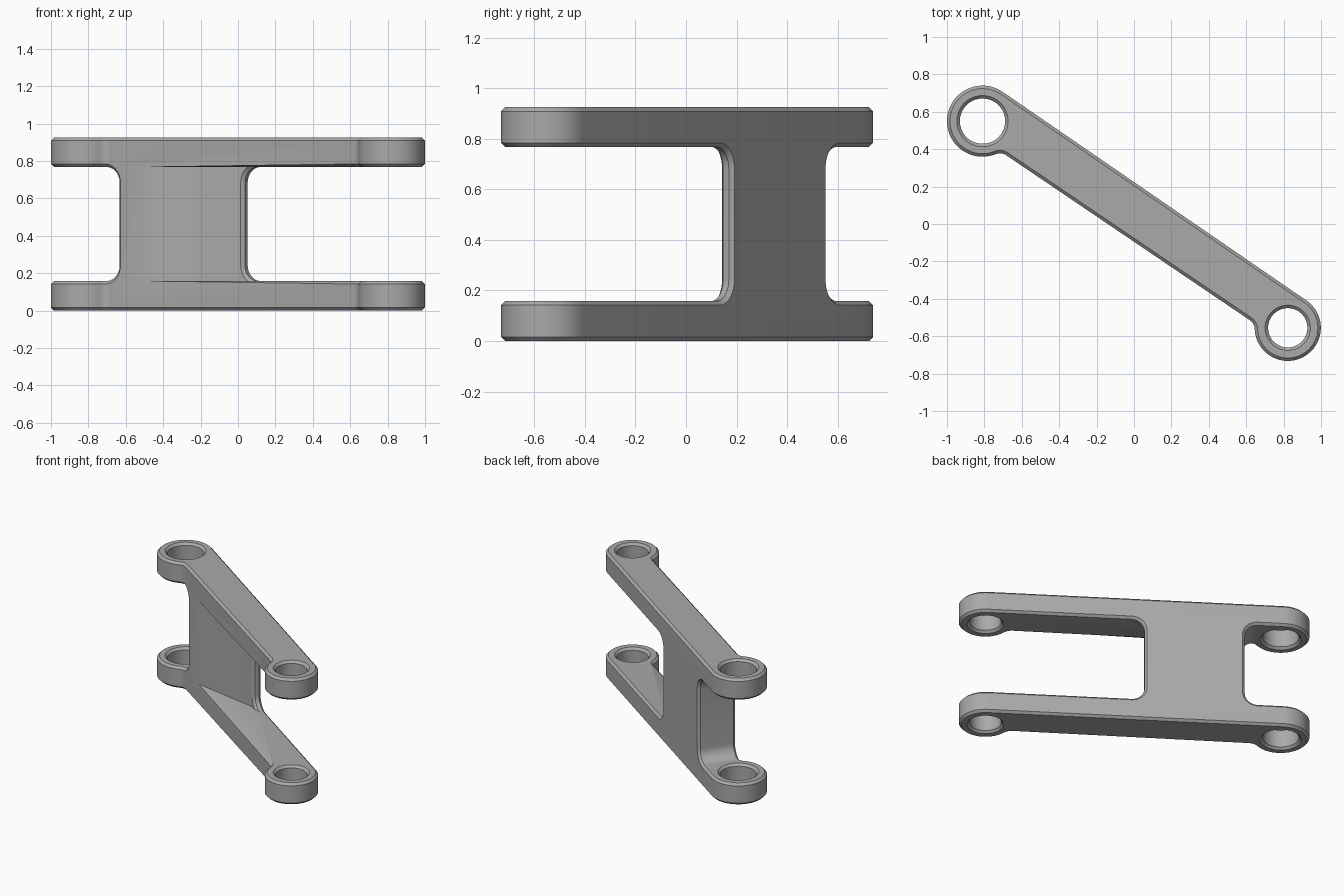
import bpy, bmesh, math
from mathutils import Matrix, Vector

if "Cube" in bpy.data.objects:
    bpy.data.objects.remove(bpy.data.objects["Cube"])

# Dimensions: u runs along the arm, v across it, z up; big eye is at u = v = 0
BIG_POS, SMALL_POS = Vector((-0.81, 0.55)), Vector((0.822, -0.555))
SPAN = (SMALL_POS - BIG_POS).length
BIG_R, SMALL_R = 0.19, 0.177
BIG_HOLE, SMALL_HOLE = 0.121, 0.105
FRONT_V, NECK_R = -0.08, 0.06
HEIGHT, FLOOR, CEILING = 0.925, 0.158, 0.768
WEB_START, WEB_END, WEB_V = 0.258, 0.927, 0.125
CORNER_R, CHAMFER = 0.085, 0.016


def arc(cx, cy, r, a0, a1, steps):
    return [(cx + r * math.cos(a0 + (a1 - a0) * i / steps),
             cy + r * math.sin(a0 + (a1 - a0) * i / steps)) for i in range(steps + 1)]


def prism(name, points, lo, hi, across=False):
    """Extrude a closed outline along z, or along v when across is set."""
    bm = bmesh.new()
    place = (lambda p, h: (p[0], h, p[1])) if across else (lambda p, h: (p[0], p[1], h))
    face = bm.faces.new([bm.verts.new(place(p, lo)) for p in points])
    shift = (0, hi - lo, 0) if across else (0, 0, hi - lo)
    new = bmesh.ops.extrude_face_region(bm, geom=[face])["geom"]
    bmesh.ops.translate(bm, vec=shift, verts=[g for g in new if isinstance(g, bmesh.types.BMVert)])
    bmesh.ops.recalc_face_normals(bm, faces=bm.faces)
    mesh = bpy.data.meshes.new(name)
    bm.to_mesh(mesh)
    bm.free()
    obj = bpy.data.objects.new(name, mesh)
    bpy.context.collection.objects.link(obj)
    return obj


def neck(radius):
    """Distance from eye centre to neck fillet centre, and its angle below the axis."""
    drop = NECK_R - FRONT_V
    return math.sqrt((radius + NECK_R) ** 2 - drop ** 2), math.atan2(
        drop, math.sqrt((radius + NECK_R) ** 2 - drop ** 2))


# Link outline: two round eyes, tangent back edge, necked front edge
big_u, big_a = neck(BIG_R)
small_u, small_a = neck(SMALL_R)
tangent = math.pi / 2 - math.asin((BIG_R - SMALL_R) / SPAN)
fillet_v = FRONT_V - NECK_R
outline = arc(0, 0, BIG_R, tangent, 2 * math.pi - big_a, 40)
outline += arc(big_u, fillet_v, NECK_R, math.pi - big_a, math.pi / 2, 8)[1:]
outline += arc(SPAN - small_u, fillet_v, NECK_R, math.pi / 2, small_a, 8)
outline += arc(SPAN, 0, SMALL_R, small_a - math.pi, tangent, 40)[1:]
link = prism("double_link", outline, 0, HEIGHT)

# Windows between the arms, with rounded inner corners


def window(name, end, far, side):
    c = end + side * CORNER_R
    pts = [(far, FLOOR)]
    pts += arc(c, FLOOR + CORNER_R, CORNER_R, -math.pi / 2,
               -math.pi / 2 - side * math.pi / 2, 10)
    pts += arc(c, CEILING - CORNER_R, CORNER_R, math.pi / 2 + side * math.pi / 2,
               math.pi / 2, 10)
    pts += [(far, CEILING)]
    return prism(name, pts, -1, 1, across=True)


cutters = [
    window("big_end_window", WEB_START, -1, -1),
    window("small_end_window", WEB_END, SPAN + 1, 1),
    # Slanted pocket that thins the web on the front
    prism("web_pocket", [(0.453, FRONT_V), (WEB_END - 0.02, WEB_V), (WEB_END + 0.2, WEB_V),
                         (WEB_END + 0.2, -0.6), (0.453, -0.6)], FLOOR, CEILING),
    prism("big_bore", arc(0, 0, BIG_HOLE, 0, 2 * math.pi, 48)[:-1], -1, 2),
    prism("small_bore", arc(SPAN, 0, SMALL_HOLE, 0, 2 * math.pi, 48)[:-1], -1, 2),
]
for cutter in cutters:
    cutter.hide_render = True
    mod = link.modifiers.new(cutter.name, "BOOLEAN")
    mod.operation, mod.solver, mod.object = "DIFFERENCE", "EXACT", cutter
bpy.context.view_layer.update()
cut_mesh = bpy.data.meshes.new_from_object(link.evaluated_get(bpy.context.evaluated_depsgraph_get()))
link.modifiers.clear()
link.data = cut_mesh
for cutter in cutters:
    bpy.data.objects.remove(cutter)

# Chamfer every sharp outer edge, then turn the link into place
bm = bmesh.new()
bm.from_mesh(link.data)
bmesh.ops.remove_doubles(bm, verts=bm.verts, dist=0.0005)
bmesh.ops.dissolve_limit(bm, angle_limit=math.radians(0.5), verts=bm.verts, edges=bm.edges)
sharp = [e for e in bm.edges if e.is_manifold and e.calc_face_angle_signed() > math.radians(40)]
bmesh.ops.bevel(bm, geom=sharp, offset=CHAMFER, offset_type="OFFSET", segments=1,
                profile=0.5, affect="EDGES", clamp_overlap=False)
direction = SMALL_POS - BIG_POS
turn = Matrix.Rotation(math.atan2(direction.y, direction.x), 4, "Z")
bm.transform(Matrix.Translation((BIG_POS.x, BIG_POS.y, 0)) @ turn)
bm.to_mesh(link.data)
bm.free()

# Plain grey metal
grey = bpy.data.materials.new("grey_metal")
grey.use_nodes = True
colour = (0.4, 0.4, 0.4, 1)
grey.diffuse_color = colour
grey.node_tree.nodes["Principled BSDF"].inputs["Base Color"].default_value = colour
link.data.materials.clear()
link.data.materials.append(grey)

bpy.ops.object.select_all(action="DESELECT")
link.select_set(True)
bpy.context.view_layer.objects.active = link
bpy.ops.object.shade_smooth_by_angle(angle=math.radians(30))
